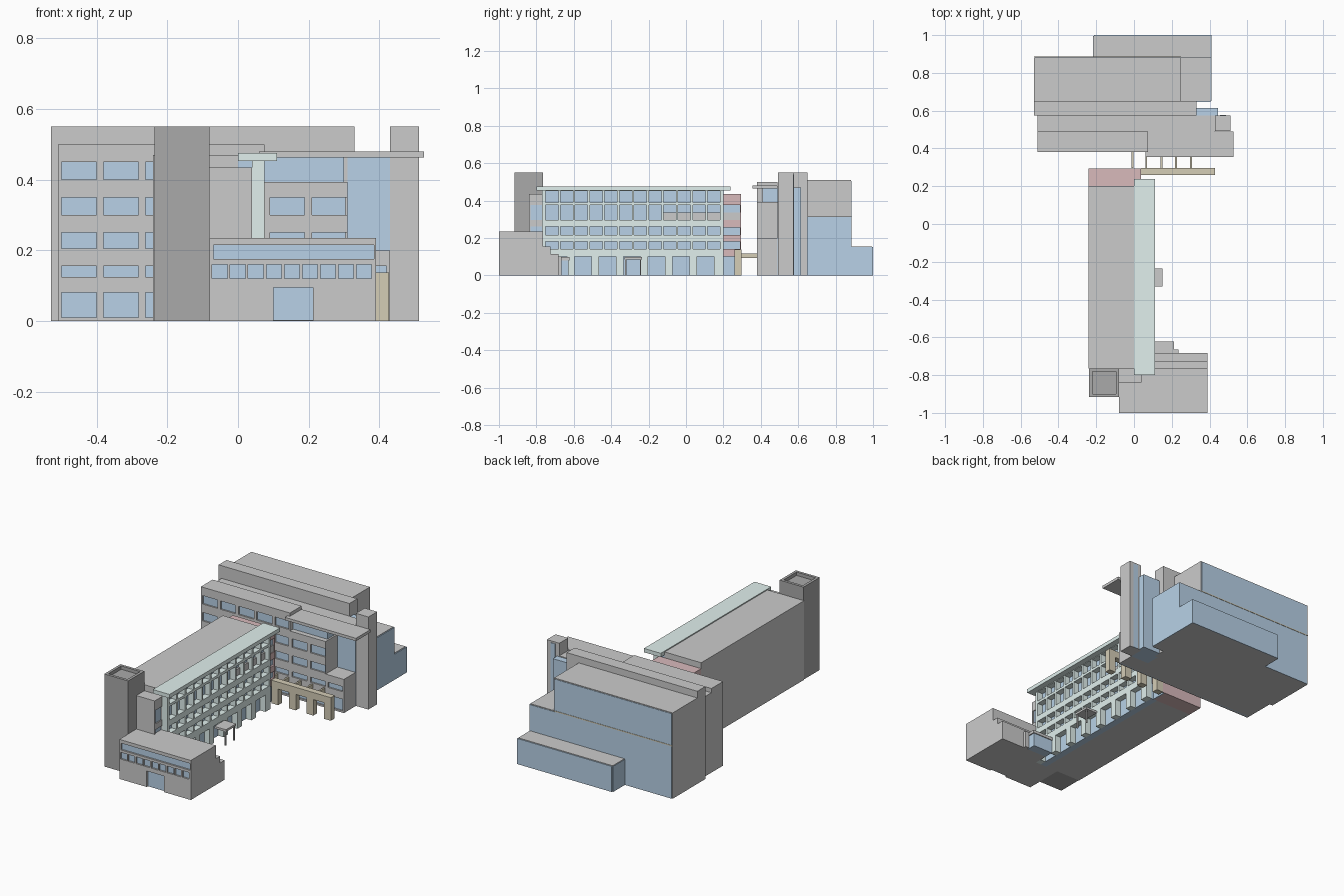
import bpy, bmesh

COLORS = {"glass": (0.48, 0.64, 0.80, 1), "teal": (0.75, 0.87, 0.85, 1), "dark": (0.40, 0.40, 0.40, 1),
          "red": (0.69, 0.49, 0.50, 1), "tan": (0.66, 0.61, 0.47, 1)}
MATS = {}
for key, col in COLORS.items():
    MATS[key] = bpy.data.materials.new(key)
    MATS[key].diffuse_color = col


def boxes(name, items, mat=None):
    """One object made of boxes given as (x0, x1, y0, y1, z0, z1)."""
    bm = bmesh.new()
    for x0, x1, y0, y1, z0, z1 in items:
        vs = bmesh.ops.create_cube(bm, size=1)["verts"]
        for v in vs:
            v.co = (x1 if v.co.x > 0 else x0, y1 if v.co.y > 0 else y0, z1 if v.co.z > 0 else z0)
    me = bpy.data.meshes.new(name)
    bm.to_mesh(me)
    bm.free()
    ob = bpy.data.objects.new(name, me)
    bpy.context.collection.objects.link(ob)
    if mat:
        me.materials.append(MATS[mat])
    return ob


def facade(name, axis, d0, d1, u0, u1, z1, rows, mat=None):
    """Wall with openings; rows are (bottom, top, [(left, right), ...]) from low to high."""
    out = []

    def add(a, b, lo, hi):
        if b - a > 1e-4 and hi - lo > 1e-4:
            out.append((d0, d1, a, b, lo, hi) if axis == "x" else (a, b, d0, d1, lo, hi))
    z = 0
    for lo, hi, cols in rows:
        add(u0, u1, z, lo)
        u = u0
        for a, b in cols:
            add(u, a, lo, hi)
            u = b
        add(u, u1, lo, hi)
        z = hi
    add(u0, u1, z, z1)
    return boxes(name, out, mat)


def cols(start, pitch, width, n):
    return [(start + pitch * i, start + pitch * i + width) for i in range(n)]


# Long wing with glazed side and deep facade frame
boxes("wing_body", [(-0.24, 0, -0.765, 0.2, 0, 0.47)])
boxes("wing_glass", [(0, 0.04, -0.765, 0.2, 0, 0.453)], "glass")
wide = cols(-0.75, 0.0787, 0.067, 12)
ground = cols(-0.726, 0.131, 0.09, 7)
facade("wing_frame", "x", 0.04, 0.075, -0.77, 0.2, 0.455,
       [(0, 0.1, ground), (0.14, 0.18, wide), (0.215, 0.26, wide), (0.295, 0.375, wide), (0.39, 0.45, wide)], "teal")
boxes("wing_spandrel", [(0.04, 0.05, -0.12, 0.2, 0.293, 0.335)])
boxes("wing_eave", [(0, 0.11, -0.8, 0.237, 0.453, 0.476)], "teal")

# Side entrance canopy on posts
boxes("entrance_canopy", [(0.075, 0.152, -0.33, -0.235, 0.085, 0.098)]
      + [(0.14, 0.147, y, y + 0.007, 0, 0.085) for y in (-0.325, -0.247)])

# Red end bay with window bands
boxes("end_bay", [(-0.24, 0.02, 0.2, 0.295, 0, 0.435)], "red")
boxes("end_bay_glass", [(0.02, 0.026, 0.2, 0.29, 0, 0.42)], "glass")
full = [(0.2, 0.29)]
facade("end_bay_bands", "x", 0.02, 0.037, 0.2, 0.295, 0.435,
       [(0, 0.1, full), (0.14, 0.18, full), (0.215, 0.255, full), (0.295, 0.375, full)], "red")
boxes("end_bay_spandrel", [(0.02, 0.033, 0.2, 0.29, 0.295, 0.335)])

# Dark tower with sunken top
tx0, tx1, ty0, ty1 = -0.237, -0.08, -0.917, -0.765
boxes("tower", [(tx0, tx1, ty0, ty1, 0, 0.53), (tx0, tx0 + 0.016, ty0, ty1, 0.53, 0.55),
                (tx1 - 0.016, tx1, ty0, ty1, 0.53, 0.55), (tx0, tx1, ty0, ty0 + 0.016, 0.53, 0.55),
                (tx0, tx1, ty1 - 0.016, ty1, 0.53, 0.55)], "dark")

# Front hall, its stepped rear, and the stair block
boxes("front_hall", [(-0.08, 0.39, -0.985, -0.765, 0, 0.235), (0.075, 0.39, -0.765, -0.725, 0, 0.155),
                     (0.075, 0.39, -0.725, -0.682, 0, 0.115), (0.21, 0.235, -0.682, -0.665, 0, 0.1)])
boxes("front_hall_glass", [(-0.075, 0.385, -0.99, -0.984, 0.001, 0.23)], "glass")
facade("front_hall_facade", "y", -1, -0.985, -0.08, 0.39, 0.235,
       [(0, 0.095, [(0.1, 0.213)]), (0.12, 0.16, cols(-0.073, 0.051, 0.043, 9)), (0.175, 0.215, [(-0.07, 0.385)])])
boxes("annex_glass", [(0.075, 0.205, -0.682, -0.627, 0, 0.08)], "glass")
boxes("annex_roof", [(0.075, 0.212, -0.682, -0.622, 0.08, 0.097)])
boxes("stair_block", [(-0.08, 0.03, -0.84, -0.765, 0, 0.434), (0.03, 0.04, -0.84, -0.832, 0.2, 0.434)])
boxes("stair_glass", [(0.03, 0.034, -0.832, -0.77, 0.2, 0.43)], "glass")
facade("stair_facade", "x", 0.03, 0.04, -0.832, -0.765, 0.434,
       [(0.215, 0.26, [(-0.832, -0.77)]), (0.295, 0.375, [(-0.832, -0.77)])])

# Tan colonnade with link beams to the rear building
boxes("colonnade", [(0.037, 0.428, 0.26, 0.297, 0.095, 0.137)]
      + [(x, x + 0.045, 0.26, 0.297, 0, 0.1) for x in (0.037, 0.153, 0.268, 0.383)]
      + [(x - 0.005, x + 0.005, 0.297, 0.38, 0.092, 0.118) for x in (-0.008, 0.065, 0.145, 0.222, 0.302)], "tan")

# Rear building: front range with window grid
boxes("rear_front_range", [(-0.51, 0.075, 0.395, 0.49, 0, 0.5), (0.075, 0.31, 0.395, 0.49, 0, 0.393),
                           (0.31, 0.43, 0.395, 0.49, 0, 0.2), (-0.51, 0.31, 0.49, 0.575, 0, 0.475)])
boxes("rear_front_glass", [(-0.505, 0.07, 0.389, 0.396, 0, 0.49), (0.07, 0.305, 0.389, 0.396, 0, 0.385),
                           (0.305, 0.425, 0.389, 0.396, 0, 0.19)], "glass")
left = cols(-0.5, 0.119, 0.1, 4) + [(-0.024, 0.065)]
right = cols(0.09, 0.12, 0.098, 2)
end = [(0.325, 0.42)]
levels = [(0.01, 0.08), (0.125, 0.155), (0.205, 0.25), (0.3, 0.35), (0.4, 0.45)]
facade("rear_facade_left", "y", 0.38, 0.395, -0.51, 0.075, 0.5, [(a, b, left) for a, b in levels])
facade("rear_facade_right", "y", 0.38, 0.395, 0.075, 0.31, 0.393, [(a, b, right) for a, b in levels[:4]])
facade("rear_facade_end", "y", 0.38, 0.395, 0.31, 0.43, 0.2, [(a, b, end) for a, b in levels[:2]])

# Glazed upper corner, flat canopy, and corner pylon
boxes("corner_glass", [(0.075, 0.3, 0.41, 0.49, 0.393, 0.463), (0.305, 0.43, 0.49, 0.575, 0, 0.463),
                       (0.33, 0.445, 0.575, 0.615, 0, 0.47)], "glass")
boxes("corner_canopy", [(0.06, 0.527, 0.355, 0.49, 0.463, 0.48), (0.3, 0.43, 0.49, 0.575, 0.463, 0.475)])
boxes("corner_pylon", [(0.43, 0.512, 0.493, 0.575, 0, 0.55)])
boxes("pylon_glass_strip", [(0.455, 0.487, 0.575, 0.578, 0, 0.54)], "glass")

# Rear building: spine slab and stepped glazed volumes
boxes("rear_spine", [(-0.53, 0.33, 0.575, 0.65, 0, 0.55)])
boxes("rear_main", [(-0.53, 0.25, 0.65, 0.882, 0, 0.51), (0.25, 0.405, 0.65, 0.882, 0, 0.315),
                    (-0.215, 0.405, 0.882, 0.995, 0, 0.155)])
boxes("rear_glass", [(-0.525, 0.245, 0.882, 0.885, 0, 0.505), (0.245, 0.405, 0.882, 0.885, 0, 0.31),
                     (0.405, 0.41, 0.65, 0.885, 0, 0.312), (0.405, 0.41, 0.885, 1.0, 0, 0.152),
                     (-0.212, 0.405, 0.995, 1.0, 0, 0.152), (-0.218, -0.215, 0.885, 0.995, 0, 0.152),
                     (0.33, 0.405, 0.647, 0.65, 0, 0.312)], "glass")
boxes("rear_band", [(-0.53, 0.25, 0.884, 0.887, 0.312, 0.318)], "tan")
